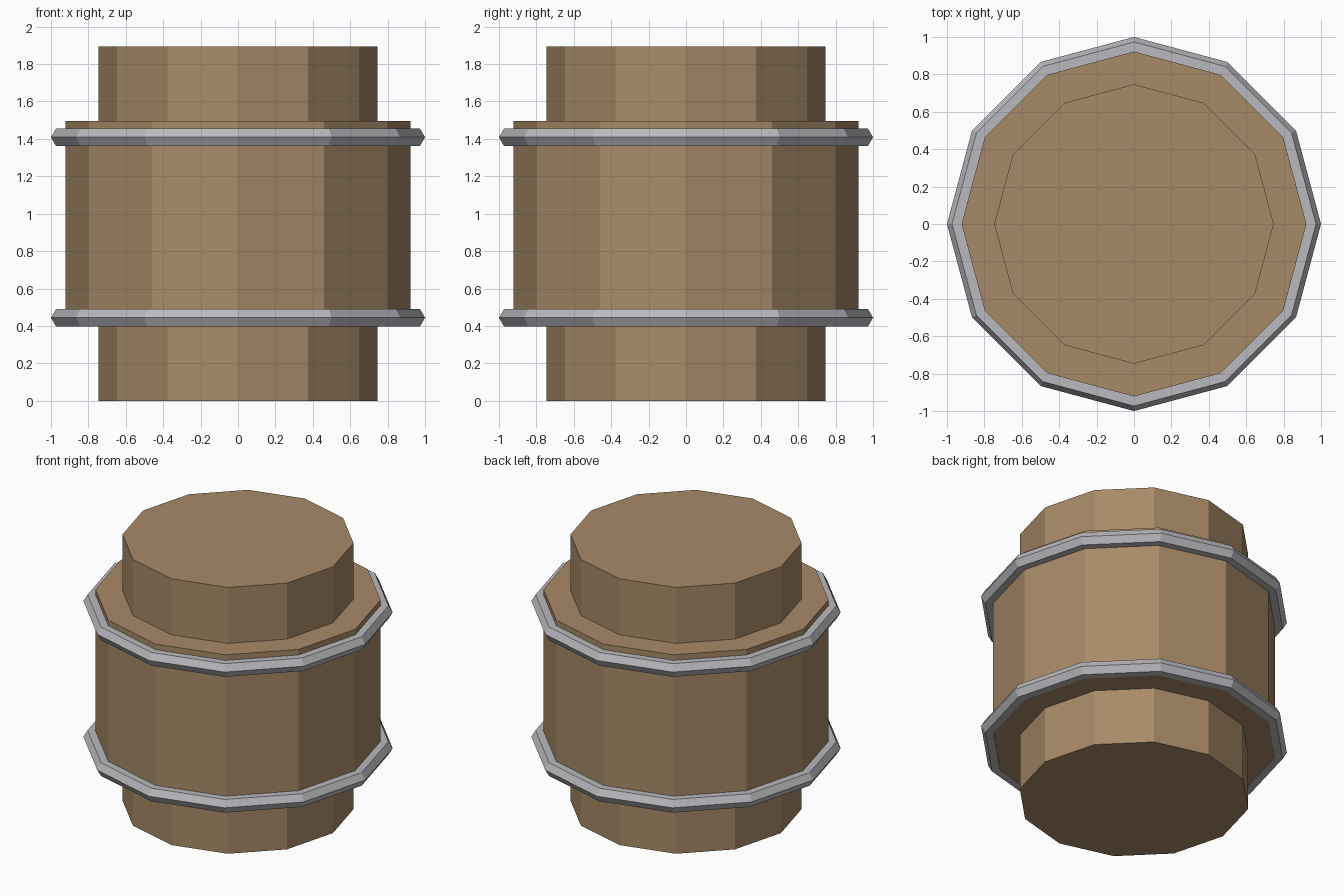
import bpy, bmesh, math

if "Cube" in bpy.data.objects:
    bpy.data.objects.remove(bpy.data.objects["Cube"])

SIDES = 12


def material(name, rgb):
    m = bpy.data.materials.new(name)
    m.diffuse_color = (*rgb, 1)
    m.use_nodes = True
    m.node_tree.nodes["Principled BSDF"].inputs["Base Color"].default_value = m.diffuse_color
    return m


def lathe(name, profile, mat, closed=False):
    """Revolve (radius, z) points round z; cap the ends unless the profile is closed."""
    bm = bmesh.new()
    rings = []
    for r, z in profile:
        rings.append([bm.verts.new((r * math.cos(a), r * math.sin(a), z))
                      for a in (2 * math.pi * i / SIDES for i in range(SIDES))])
    pairs = list(zip(rings, rings[1:]))
    if closed:
        pairs.append((rings[-1], rings[0]))
    else:
        bm.faces.new(rings[0][::-1])
        bm.faces.new(rings[-1])
    for lo, hi in pairs:
        for i in range(SIDES):
            j = (i + 1) % SIDES
            bm.faces.new((lo[i], lo[j], hi[j], hi[i]))
    bmesh.ops.recalc_face_normals(bm, faces=bm.faces)
    mesh = bpy.data.meshes.new(name)
    bm.to_mesh(mesh)
    bm.free()
    mesh.materials.append(mat)
    ob = bpy.data.objects.new(name, mesh)
    bpy.context.collection.objects.link(ob)
    return ob


wood = material("brown_wood", (0.39, 0.254, 0.136))
steel = material("grey_metal", (0.49, 0.49, 0.52))

# Stepped drum: narrow neck below and above a wide middle
lathe("drum_body", [(0.747, 0), (0.747, 0.40), (0.922, 0.40),
                    (0.922, 1.495), (0.747, 1.495), (0.747, 1.893)], wood)

# Metal hoops with a hexagonal section
R, r = 0.946, 0.054
for name, z in (("lower_hoop", 0.444), ("upper_hoop", 1.409)):
    section = [(R + r * math.cos(math.pi * k / 3), z + r * math.sin(math.pi * k / 3))
               for k in range(6)]
    lathe(name, section, steel, closed=True)
